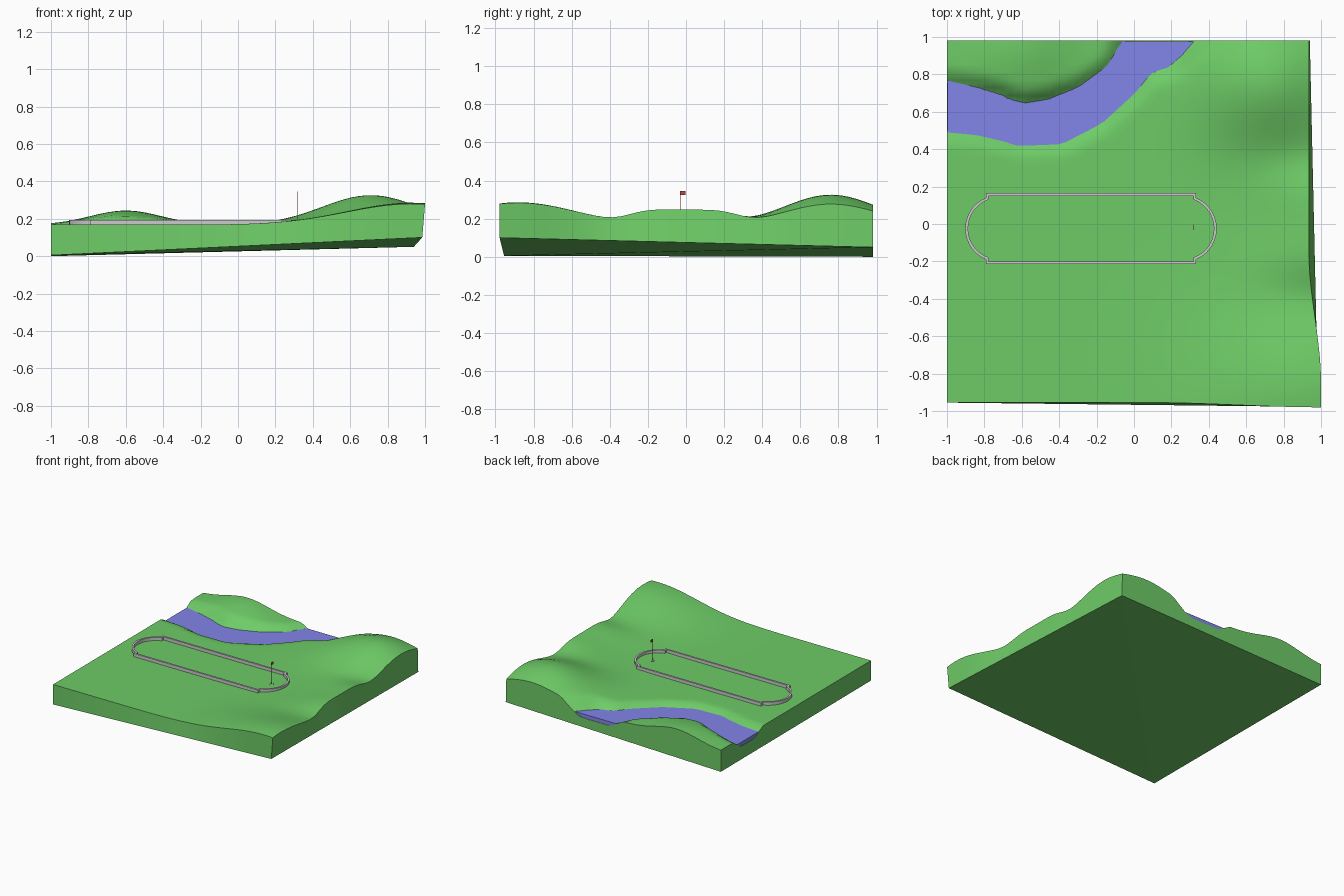
import bpy, bmesh, math
from mathutils import Vector

if "Cube" in bpy.data.objects:
    bpy.data.objects.remove(bpy.data.objects["Cube"])

def material(name, rgb):
    m = bpy.data.materials.new(name)
    m.diffuse_color = (*rgb, 1)
    m.use_nodes = True
    m.node_tree.nodes["Principled BSDF"].inputs["Base Color"].default_value = m.diffuse_color
    return m

GRASS = material("grass", (0.155, 0.60, 0.135))
WATER = material("water", (0.225, 0.235, 0.82))
RED = material("red", (0.50, 0.06, 0.06))

def add_object(name, bm, mat=None, smooth=None):
    bmesh.ops.recalc_face_normals(bm, faces=bm.faces)
    me = bpy.data.meshes.new(name)
    bm.to_mesh(me)
    bm.free()
    ob = bpy.data.objects.new(name, me)
    bpy.context.collection.objects.link(ob)
    if mat:
        me.materials.append(mat)
    if smooth:
        bpy.ops.object.select_all(action='DESELECT')
        ob.select_set(True)
        bpy.context.view_layer.objects.active = ob
        bpy.ops.object.shade_smooth_by_angle(angle=math.radians(smooth))
    return ob

def step(a, b, t):
    t = min(max((t - a) / (b - a), 0), 1)
    return t * t * (3 - 2 * t)

# river centre line: x, y, half width
RIVER = [(-1.15, .65, .14), (-1, .63, .14), (-.8, .60, .13), (-.6, .535, .118),
         (-.42, .555, .13), (-.24, .635, .118), (-.065, .775, .105),
         (.015, .89, .115), (.13, .98, .165), (.2, 1.1, .2)]
# hills: x, y, height, spread x, spread y, fall-off power in y
HILLS = [(.71, .76, .158, .26, .245, 2), (1.05, -.01, .085, .25, .26, 4),
         (.93, -.88, .118, .35, .30, 2), (-.6, .95, .076, .19, .21, 2)]
LEVEL = .138

def river_ratio(x, y):
    p, best = Vector((x, y)), 9
    for a, b in zip(RIVER, RIVER[1:]):
        va, vb = Vector(a[:2]), Vector(b[:2])
        t = (p - va).dot(vb - va) / (vb - va).length_squared
        t = min(max(t, 0), 1)
        d = (p - va.lerp(vb, t)).length
        best = min(best, d / (a[2] + (b[2] - a[2]) * t))
    return best

def height(x, y):
    h = .168
    for cx, cy, a, sx, sy, p in HILLS:
        h += a * math.exp(-((x - cx) / sx) ** 2 / 2 - abs((y - cy) / sy) ** p / 2)
    m = 1 - step(.55, 1.45, river_ratio(x, y))
    return h + (.107 - h) * m

# terrain block: sculpted top, slightly warped two-triangle underside
N = 46
A, B = Vector((-1, -.955, .005)), Vector((.985, -.978, .10))
C, D = Vector((.94, .98, .05)), Vector((-1, .98, 0))

def top_point(u, v):
    yf = -.955 - .025 * step(.1, 1, -1 + 2 * u)
    y = yf + v * (.98 - yf)
    xr = .935 + .065 * (1 - step(-.85, -.15, y))
    x = -1 + u * (xr + 1)
    return (x, y, height(x, y))

def bottom_point(u, v):
    if u >= v:
        return A + u * (B - A) + v * (C - B)
    return A + v * (D - A) + u * (C - D)

bm = bmesh.new()
R = range(N + 1)
top = [[bm.verts.new(top_point(i / N, j / N)) for j in R] for i in R]
bot = [[bm.verts.new(bottom_point(i / N, j / N)) for j in R] for i in R]
for g in (top, bot):
    for i in range(N):
        for j in range(N):
            bm.faces.new((g[i][j], g[i + 1][j], g[i + 1][j + 1], g[i][j + 1]))
for i in range(N):
    for e in (0, N):
        bm.faces.new((top[i][e], top[i + 1][e], bot[i + 1][e], bot[i][e]))
        bm.faces.new((top[e][i], top[e][i + 1], bot[e][i + 1], bot[e][i]))
add_object("terrain", bm, GRASS, 35)

# river water: strip along the centre line, its edges buried in the banks
bm = bmesh.new()
rows = []
for k in range(1, len(RIVER) - 1):
    x, y, w = RIVER[k]
    t = Vector(RIVER[k + 1][:2]) - Vector(RIVER[k - 1][:2])
    n = Vector((-t.y, t.x)).normalized()
    if k == len(RIVER) - 2:
        n = Vector((-1, 0))
    if k == 1:
        n = Vector((0, 1))
    row = []
    for s in (1, -1):
        q = Vector((x, y)) + n * w * 1.3 * s
        q = (max(q.x, -.997), min(q.y, .977))
        row += [bm.verts.new((*q, LEVEL)), bm.verts.new((*q, .05))]
    rows.append([row[0], row[2], row[3], row[1]])
for a, b in zip(rows, rows[1:]):
    for i in range(4):
        j = (i + 1) % 4
        bm.faces.new((a[i], a[j], b[j], b[i]))
bm.faces.new(rows[0])
bm.faces.new(rows[-1])
add_object("river_water", bm, WATER)

# curb: closed outline with bowed ends, rectangular section
CX, CY = -.23, -.0245
r, half = .171, .16
ang = math.asin(half / r)
end = [(.555, -.182)]
for k in range(1, 14):
    a = -ang + 2 * ang * k / 14
    end.append((.665 - r + r * math.cos(a), r * math.sin(a)))
# square shoulders where the straight sides meet the bowed ends
end = [(.555, -.1825), (.555, -.16)] + end[1:] + [(.555, .16), (.555, .1825)]
path = [Vector((CX + x, CY + y)) for x, y in end]
path += [Vector((CX - x, CY - y)) for x, y in end]

bm = bmesh.new()
rings = []
n = len(path)
for k in range(n):
    d0 = (path[k] - path[k - 1]).normalized()
    d1 = (path[(k + 1) % n] - path[k]).normalized()
    n0, n1 = Vector((d0.y, -d0.x)), Vector((d1.y, -d1.x))
    off = (n0 + n1) / (1 + n0.dot(n1)) * .0075
    o, i = path[k] + off, path[k] - off
    rings.append([bm.verts.new((p.x, p.y, z)) for p, z in
                  ((o, .16), (o, .194), (i, .194), (i, .16))])
for k in range(n):
    a, b = rings[k], rings[(k + 1) % n]
    for i in range(4):
        j = (i + 1) % 4
        bm.faces.new((a[i], a[j], b[j], b[i]))
add_object("curb", bm)

# cup, pole and flag
def cylinder(name, radius, x, y, z0, z1, sides, mat):
    bm = bmesh.new()
    bmesh.ops.create_cone(bm, cap_ends=True, segments=sides, radius1=radius,
                          radius2=radius, depth=z1 - z0)
    bmesh.ops.translate(bm, verts=bm.verts, vec=(x, y, (z0 + z1) / 2))
    add_object(name, bm, mat, 50)

cylinder("cup", .016, .32, -.024, .16, .1725, 12, GRASS)
cylinder("flag_pole", .0012, .32, -.03, .165, .345, 8, RED)
bm = bmesh.new()
bmesh.ops.create_cube(bm, size=1)
bmesh.ops.scale(bm, verts=bm.verts, vec=(.004, .028, .02))
bmesh.ops.translate(bm, verts=bm.verts, vec=(.32, -.016, .335))
add_object("flag", bm, RED)
